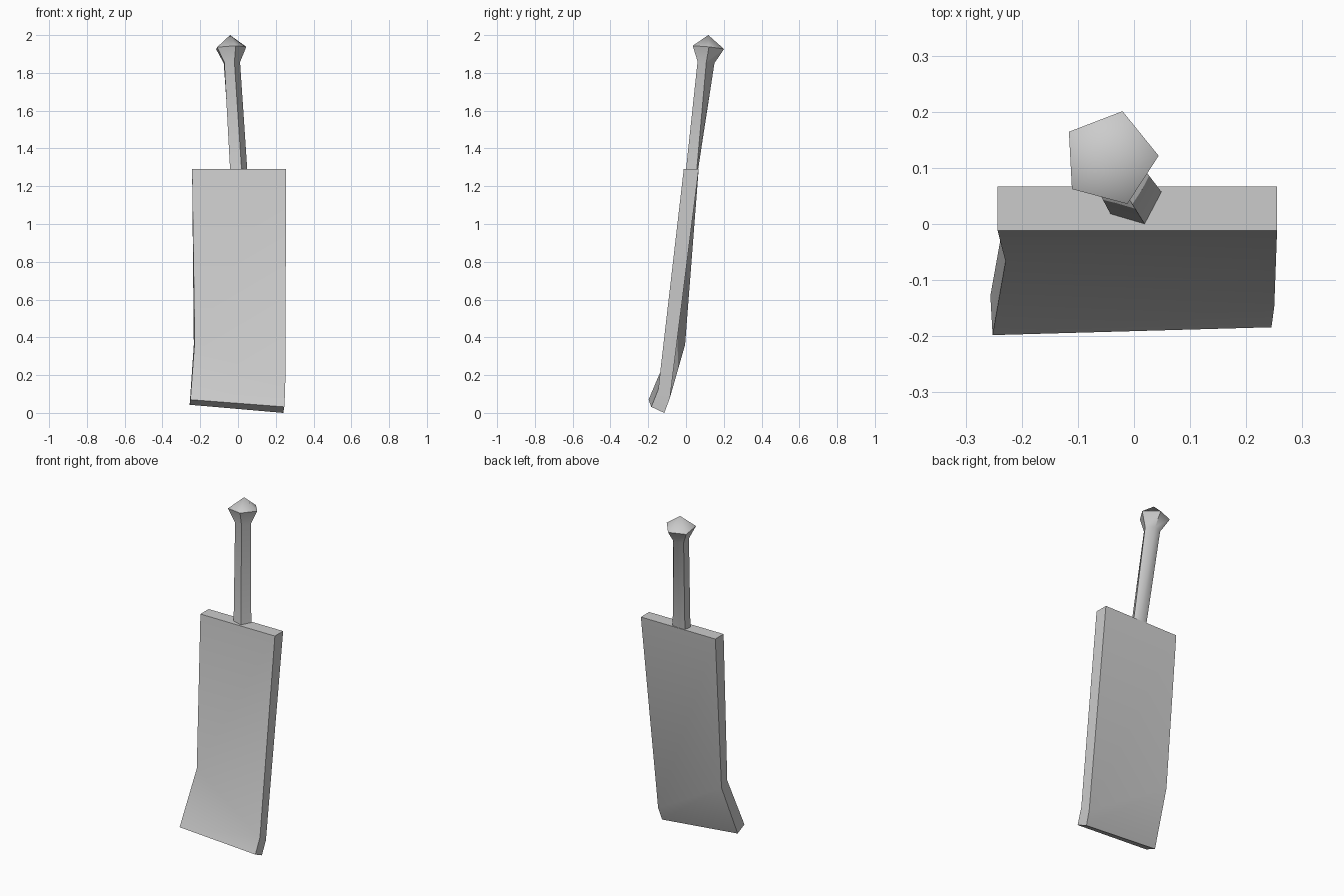
import bpy, math

if "Cube" in bpy.data.objects:
    bpy.data.objects.remove(bpy.data.objects["Cube"])


def loft(name, rings, apex=None):
    """Skin a stack of rings (counter-clockwise from above, bottom to top)."""
    n = len(rings[0])
    verts = [p for ring in rings for p in ring]
    faces = [tuple(reversed(range(n)))]
    for k in range(len(rings) - 1):
        for i in range(n):
            j = (i + 1) % n
            faces.append((k * n + i, k * n + j, (k + 1) * n + j, (k + 1) * n + i))
    top = (len(rings) - 1) * n
    if apex:
        verts.append(apex)
        faces += [(top + i, top + (i + 1) % n, len(verts) - 1) for i in range(n)]
    else:
        faces.append(tuple(range(top, top + n)))
    mesh = bpy.data.meshes.new(name)
    mesh.from_pydata(verts, [], faces)
    obj = bpy.data.objects.new(name, mesh)
    bpy.context.collection.objects.link(obj)
    bpy.ops.object.select_all(action='DESELECT')
    obj.select_set(True)
    bpy.context.view_layer.objects.active = obj
    bpy.ops.object.shade_smooth_by_angle(angle=math.radians(55))
    return obj


def pentagon(cx, cy, cz, r):
    """Five-sided ring, tilted to follow the leaning handle."""
    ring = []
    for i in range(5):
        a = math.radians(3 + 72 * i)
        dx, dy = r * math.cos(a), r * math.sin(a)
        ring.append((cx + dx, cy + dy, cz + 0.05 * dx - 0.1 * dy))
    return ring


# Blade: leaning slab with a diagonal bend near the tip
# (corner order: front left, front right, back right, back left)
loft("blade", [
    [(-0.252, -0.198, 0.07), (0.245, -0.184, 0.032),
     (0.24, -0.115, 0.0), (-0.256, -0.128, 0.043)],
    [(-0.229, -0.067, 0.38), (0.25, -0.147, 0.125),
     (0.246, -0.085, 0.08), (-0.234, -0.005, 0.36)],
    [(-0.243, -0.012, 1.29), (0.255, -0.012, 1.29),
     (0.255, 0.067, 1.29), (-0.243, 0.067, 1.29)],
])

# Handle and pommel: pentagonal grip, flattened at the blade, flaring to a point
grip_base = [(0.049, 0.057, 1.288), (0.012, 0.064, 1.288), (-0.036, 0.062, 1.288),
             (-0.042, 0.018, 1.288), (0.019, 0.0, 1.288)]
loft("handle", [
    grip_base,
    pentagon(-0.036, 0.105, 1.855, 0.047),
    pentagon(-0.043, 0.117, 1.934, 0.087),
], apex=(-0.042, 0.118, 2.0))
